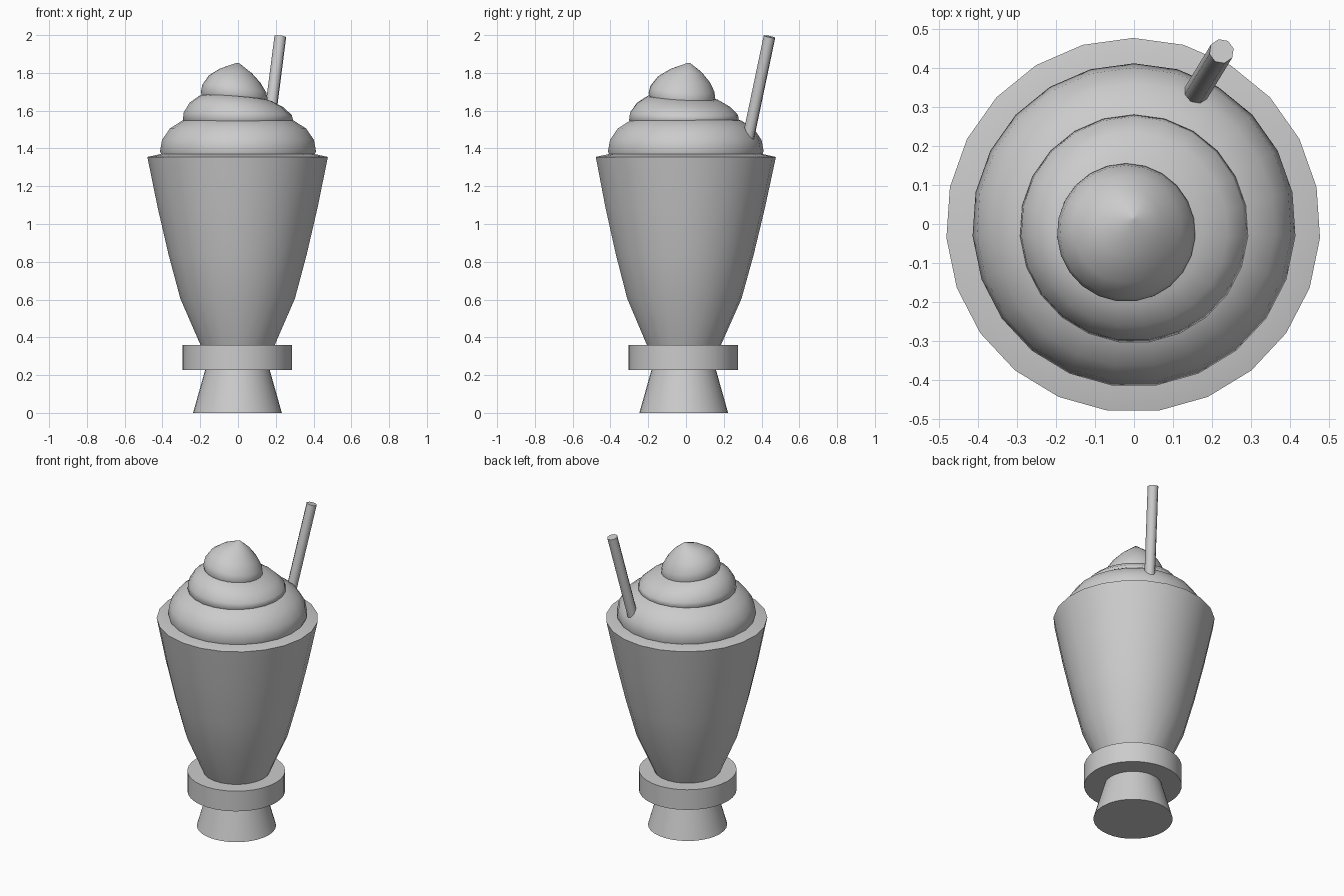
import bpy, bmesh, math
from mathutils import Vector

if "Cube" in bpy.data.objects:
    bpy.data.objects.remove(bpy.data.objects["Cube"])


def lathe(name, rings, sides, angle=35):
    """Loft rings (cx, cy, z, radius, x slope, y slope), closing both ends."""
    bm = bmesh.new()
    loops = []
    for cx, cy, z, r, sx, sy in rings:
        loop = []
        for i in range(sides):
            a = math.pi / 2 + 2 * math.pi * i / sides
            x, y = r * math.cos(a), r * math.sin(a)
            loop.append(bm.verts.new((cx + x, cy + y, z + sx * x + sy * y)))
        loops.append(loop)
    for lo, hi in zip(loops, loops[1:]):
        for i in range(sides):
            j = (i + 1) % sides
            bm.faces.new((lo[i], lo[j], hi[j], hi[i]))
    bm.faces.new(loops[0][::-1])
    bm.faces.new(loops[-1])
    mesh = bpy.data.meshes.new(name)
    bm.to_mesh(mesh)
    bm.free()
    return finish(bpy.data.objects.new(name, mesh), angle)


def finish(ob, angle):
    if ob.name not in bpy.context.collection.objects:
        bpy.context.collection.objects.link(ob)
    bpy.ops.object.select_all(action='DESELECT')
    ob.select_set(True)
    bpy.context.view_layer.objects.active = ob
    bpy.ops.object.shade_smooth_by_angle(angle=math.radians(angle))
    return ob


def upright(profile, cx=0, cy=0):
    return [(cx, cy, z, r, 0, 0) for r, z in profile]


# Flared foot and wide collar
lathe("foot", upright([(0.235, 0), (0.17, 0.23)], -0.003, -0.012), 32)
lathe("collar", upright([(0.29, 0.228), (0.29, 0.36)], -0.003, -0.014), 32)

# Tapered glass with a slightly raised flat rim
glass = [(0.195, 0.355, -0.012), (0.304, 0.605, -0.010), (0.367, 0.84, -0.008),
         (0.425, 1.09, -0.006), (0.479, 1.355, -0.003), (0.41, 1.37, -0.003)]
lathe("glass", [(-0.002, y, z, r, 0, 0) for r, z, y in glass], 23)

# Three swirls of cream, the upper ones tilted and off centre
lathe("cream_lower", upright([(0.40, 1.35), (0.414, 1.385), (0.403, 1.445),
                              (0.362, 1.505), (0.295, 1.548), (0.18, 1.575)],
                             0, -0.003), 23, 60)
lathe("cream_middle", [(0, -0.012, 1.52, 0.265, 0, 0),
                       (0, -0.012, 1.55, 0.292, 0, 0),
                       (-0.002, -0.012, 1.583, 0.287, -0.02, -0.02),
                       (-0.008, -0.014, 1.63, 0.248, -0.05, -0.04),
                       (-0.012, -0.015, 1.665, 0.19, -0.08, -0.06),
                       (-0.012, -0.015, 1.68, 0.10, -0.08, -0.06)], 23, 60)
lathe("cream_tip", [(-0.02, -0.022, 1.615, 0.135, -0.08, -0.08),
                    (-0.02, -0.022, 1.645, 0.168, -0.08, -0.08),
                    (-0.02, -0.022, 1.68, 0.177, -0.10, -0.08),
                    (-0.020, -0.020, 1.715, 0.170, -0.12, -0.08),
                    (-0.018, -0.012, 1.765, 0.138, -0.14, -0.10),
                    (-0.012, 0.000, 1.81, 0.085, -0.14, -0.10),
                    (-0.002, 0.015, 1.853, 0.006, 0, 0)], 23, 60)

# Leaning straw pushed into the cream
top, bottom = Vector((0.224, 0.442, 1.992)), Vector((0.148, 0.318, 1.40))
axis = top - bottom
bpy.ops.mesh.primitive_cylinder_add(vertices=8, radius=0.032, depth=axis.length,
                                    location=(top + bottom) / 2)
straw = bpy.context.object
straw.name = "straw"
straw.rotation_euler = axis.to_track_quat('Z', 'Y').to_euler()
finish(straw, 50)
